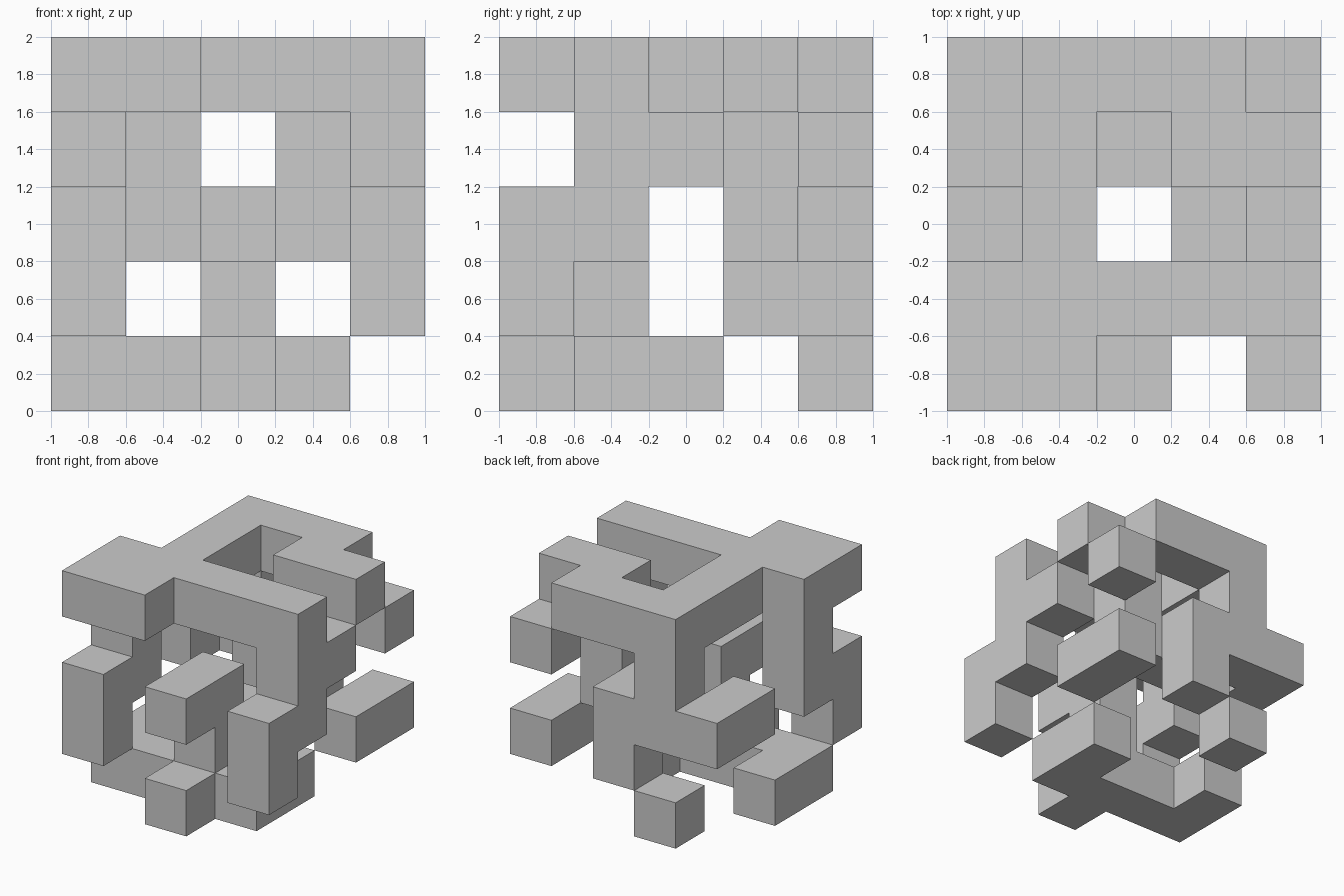
import bpy, bmesh
from mathutils import Vector

if "Cube" in bpy.data.objects:
    bpy.data.objects.remove(bpy.data.objects["Cube"])

CELL = 0.4
# Occupancy plans, bottom layer first; each reads like the top view (back row first, x to the right)
LAYERS = [
    ".#... ..... #..#. ####. ..#..",
    "..#.# ....# ..... ..#.. #...#",
    "###.. #.##. ..... #.#.# #.#.#",
    ".#..# ...#. ....# #...# .....",
    ".###. .#.## .#... ##### ##...",
]

cells = {(x, 4 - r, z)
         for z, plan in enumerate(LAYERS)
         for r, row in enumerate(plan.split())
         for x, mark in enumerate(row) if mark == "#"}


def build_lattice(name, cells):
    """Outer skin of the filled cells, with flat neighbouring faces merged."""
    bm = bmesh.new()
    verts = {}

    def vert(p):
        key = tuple(round(c) for c in p)
        if key not in verts:
            x, y, z = key
            verts[key] = bm.verts.new(((x - 2.5) * CELL, (y - 2.5) * CELL, z * CELL))
        return verts[key]

    for cell in sorted(cells):
        for axis in range(3):
            u, v = Vector((0, 0, 0)), Vector((0, 0, 0))
            u[(axis + 1) % 3] = 1
            v[(axis + 2) % 3] = 1
            for side in (0, 1):
                near = list(cell)
                near[axis] += 2 * side - 1
                if tuple(near) in cells:
                    continue
                o = Vector(cell)
                o[axis] += side
                quad = [o, o + u, o + u + v, o + v]
                bm.faces.new([vert(p) for p in (quad if side else quad[::-1])])

    bmesh.ops.dissolve_limit(bm, angle_limit=0.01, verts=bm.verts, edges=bm.edges)
    mesh = bpy.data.meshes.new(name)
    bm.to_mesh(mesh)
    bm.free()
    obj = bpy.data.objects.new(name, mesh)
    bpy.context.collection.objects.link(obj)
    return obj


# Open cube lattice, five cells per side
build_lattice("cube_lattice", cells)
